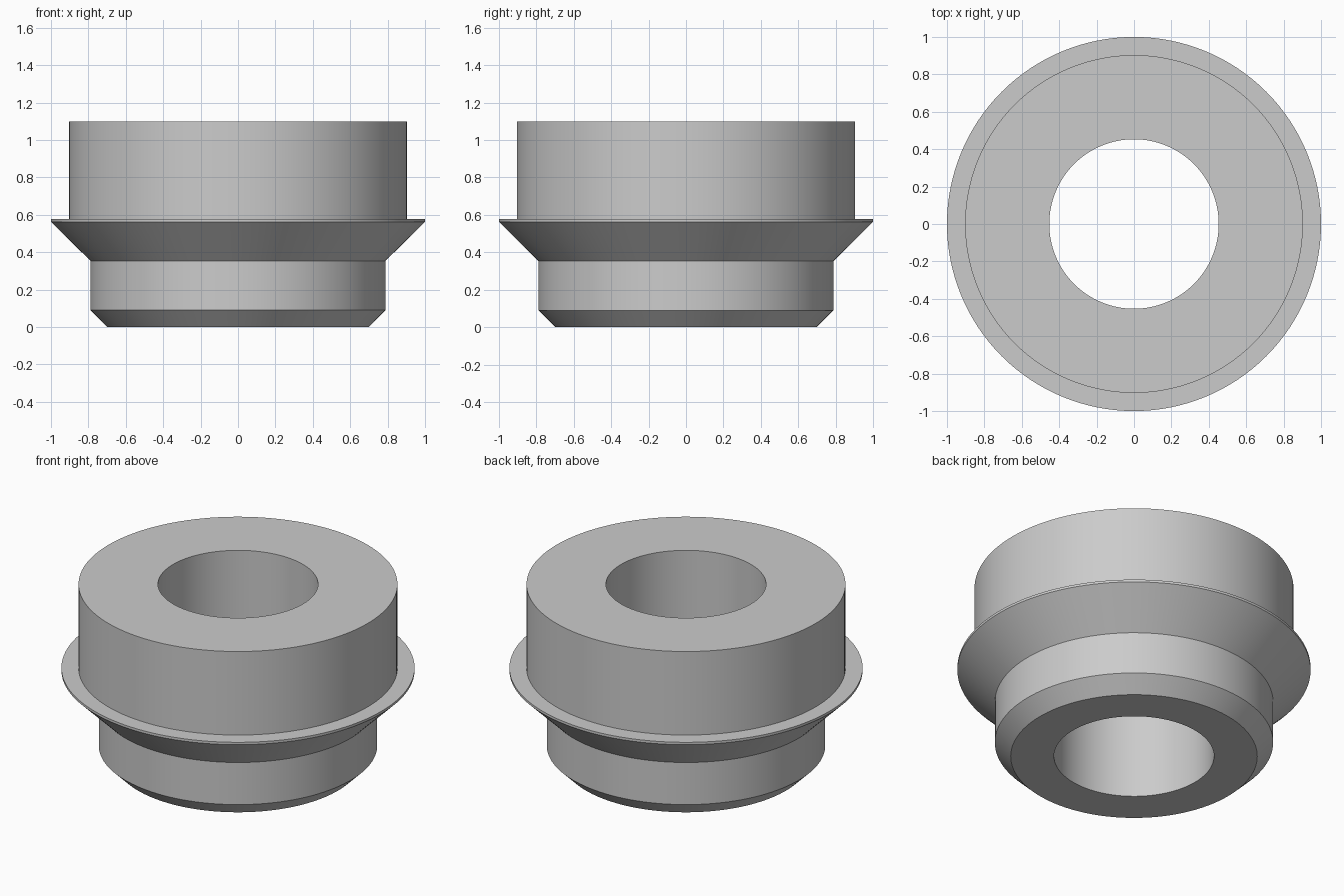
import bpy, bmesh, math

cube = bpy.data.objects.get("Cube")
if cube:
    bpy.data.objects.remove(cube, do_unlink=True)

SEGMENTS = 128

# Plain grey finish
grey = bpy.data.materials.new("light_grey")
grey.use_nodes = True
colour = (0.6, 0.6, 0.6, 1.0)
grey.diffuse_color = colour
grey.node_tree.nodes["Principled BSDF"].inputs["Base Color"].default_value = colour


def lathe(name, profile, material):
    """Revolve a closed (radius, height) profile about the z axis."""
    bm = bmesh.new()
    rings = []
    for i in range(SEGMENTS):
        a = 2 * math.pi * i / SEGMENTS
        rings.append([bm.verts.new((r * math.cos(a), r * math.sin(a), z))
                      for r, z in profile])
    count = len(profile)
    for i, ring in enumerate(rings):
        following = rings[(i + 1) % SEGMENTS]
        for j in range(count):
            k = (j + 1) % count
            bm.faces.new((ring[j], following[j], following[k], ring[k]))
    bmesh.ops.recalc_face_normals(bm, faces=bm.faces[:])
    mesh = bpy.data.meshes.new(name)
    bm.to_mesh(mesh)
    bm.free()
    mesh.materials.append(material)
    obj = bpy.data.objects.new(name, mesh)
    bpy.context.collection.objects.link(obj)
    bpy.ops.object.select_all(action="DESELECT")
    obj.select_set(True)
    bpy.context.view_layer.objects.active = obj
    bpy.ops.object.shade_smooth_by_angle(angle=math.radians(30))
    return obj


# Flanged bushing: chamfered foot, lower neck, conical flange, upper collar, bore
lathe("flanged_bushing", [
    (0.453, 0.0), (0.698, 0.0),
    (0.788, 0.09), (0.788, 0.353),
    (1.0, 0.563), (1.0, 0.578),
    (0.903, 0.578), (0.903, 1.1),
    (0.453, 1.1),
], grey)
